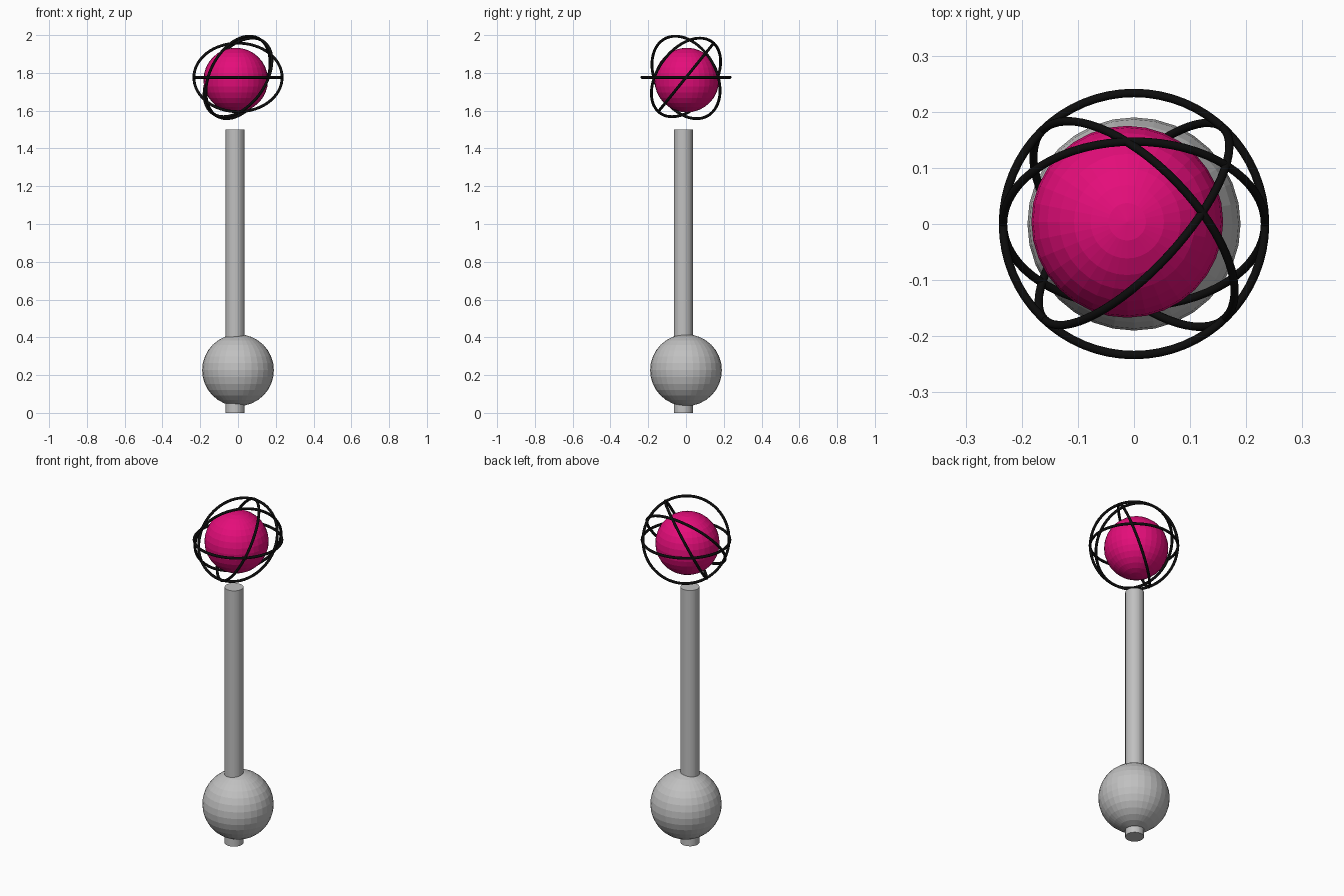
import bpy
from mathutils import Vector

if "Cube" in bpy.data.objects:
    bpy.data.objects.remove(bpy.data.objects["Cube"])


def material(name, rgb):
    m = bpy.data.materials.new(name)
    m.diffuse_color = (*rgb, 1)
    m.use_nodes = True
    m.node_tree.nodes["Principled BSDF"].inputs["Base Color"].default_value = m.diffuse_color
    return m


GREY = material("light grey", (0.53, 0.53, 0.53))
PINK = material("magenta", (0.78, 0.004, 0.195))
BLACK = material("black", (0.004, 0.004, 0.004))


def finish(name, mat):
    ob = bpy.context.object
    ob.name = name
    ob.data.materials.append(mat)
    return ob


def ball(name, radius, loc, mat):
    bpy.ops.mesh.primitive_uv_sphere_add(segments=32, ring_count=16, radius=radius, location=loc)
    return finish(name, mat)


# Staff shaft
bpy.ops.mesh.primitive_cylinder_add(vertices=32, radius=0.05, depth=1.5, location=(-0.016, -0.014, 0.75))
finish("shaft", GREY)

# Weight near the bottom and glowing orb on top
ball("lower_ball", 0.19, (0, 0, 0.226), GREY)
ball("orb", 0.171, (-0.012, 0.004, 1.762), PINK)

# Thin hoops around the orb, each given by the axis it circles
axes = [(0, 0, 1), (0, -0.777, 0.629), (0.64, 0.62, -0.455), (0.685, -0.635, -0.355)]
for i, axis in enumerate(axes):
    rot = Vector(axis).to_track_quat('Z', 'Y').to_euler()
    bpy.ops.mesh.primitive_torus_add(major_radius=0.2335, minor_radius=0.0075, major_segments=64,
                                     minor_segments=12, location=(0, 0, 1.776), rotation=rot)
    finish(f"hoop_{i + 1}", BLACK)
    bpy.ops.object.shade_smooth()
